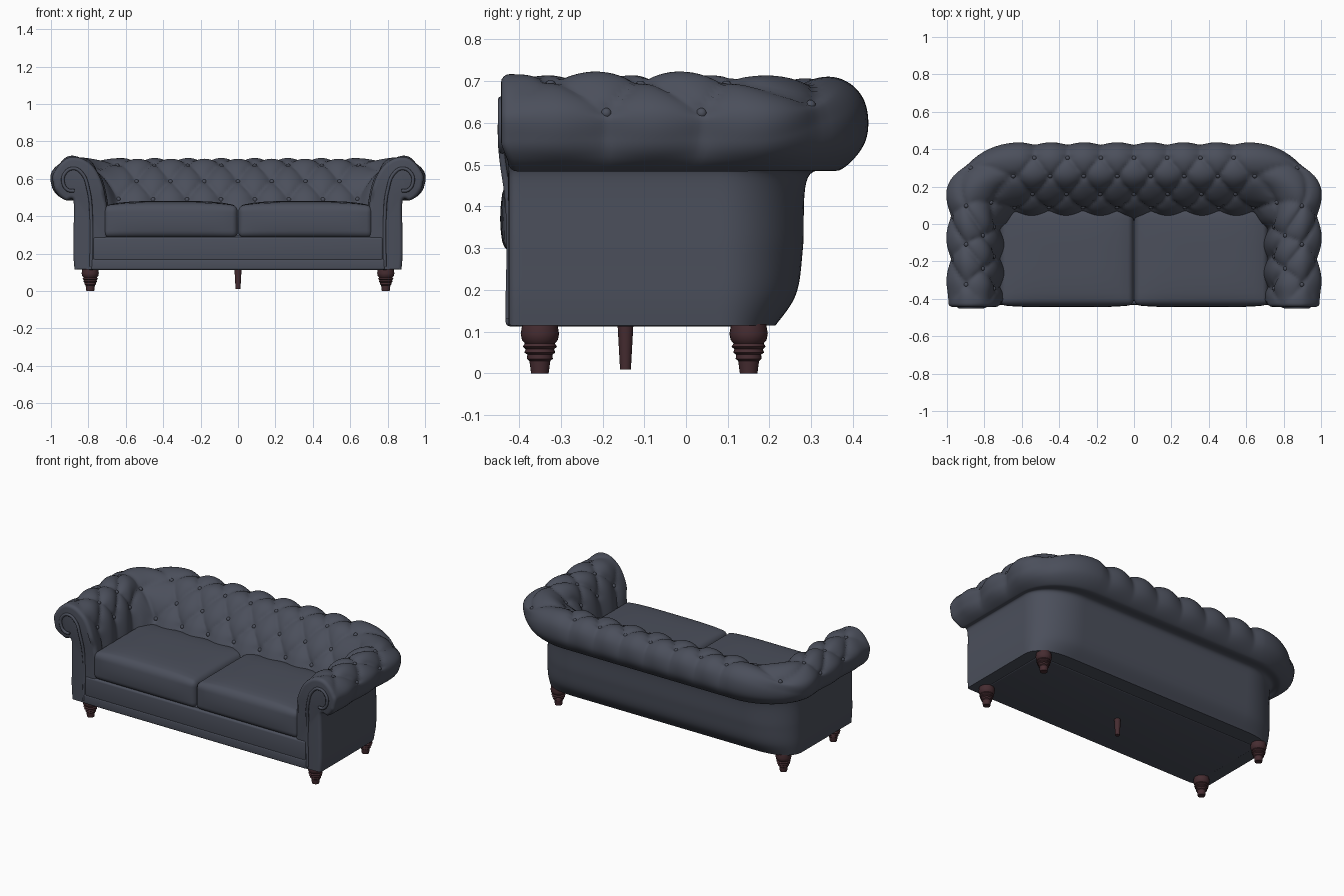
import bpy, bmesh, math
from mathutils import Vector

if "Cube" in bpy.data.objects:
    bpy.data.objects.remove(bpy.data.objects["Cube"], do_unlink=True)


def material(name, rgb):
    m = bpy.data.materials.new(name)
    m.use_nodes = True
    m.diffuse_color = (*rgb, 1)
    m.node_tree.nodes["Principled BSDF"].inputs["Base Color"].default_value = (*rgb, 1)
    return m


LEATHER = material("slate leather", (0.07, 0.078, 0.105))
WOOD = material("dark red wood", (0.06, 0.025, 0.03))


def finish(name, bm, mat, angle=50):
    bmesh.ops.recalc_face_normals(bm, faces=bm.faces)
    me = bpy.data.meshes.new(name)
    bm.to_mesh(me)
    bm.free()
    ob = bpy.data.objects.new(name, me)
    bpy.context.collection.objects.link(ob)
    me.materials.append(mat)
    bpy.ops.object.select_all(action="DESELECT")
    ob.select_set(True)
    bpy.context.view_layer.objects.active = ob
    bpy.ops.object.shade_smooth_by_angle(angle=math.radians(angle))
    return ob


def smooth(x, lo, hi):
    x = min(max((x - lo) / (hi - lo), 0), 1)
    return x * x * (3 - 2 * x)


# --- tufted shell: cross-sections (share of depth, height) swept round a U ---
BACK = [(.45, .115), (.57, .19), (.61, .30), (.64, .47), (.84, .49), (.97, .56), (.95, .65),
        (.80, .70), (.53, .69), (.28, .60), (.10, .50), (0, .40), (0, .25), (0, .115)]
ARM = [(.60, .115), (.62, .19), (.62, .30), (.62, .48), (.76, .485), (.91, .515), (.99, .56),
       (.99, .635), (.70, .712), (.33, .69), (.10, .58), (0, .42), (0, .25), (0, .115)]
BACK_END, ARM_START, ARM_END = 3.4, 4.47, 6.94     # tuft counts from the middle
INNER = (.70, .03, .62, -.03)                      # side, rear, corner centre
OUTER = (.99, .44, .60, .16)
FRONT = -.405


def outline(s, shape):
    side, rear, cx, cy = shape
    if s < BACK_END:
        return Vector((cx * s / BACK_END, rear))
    if s < ARM_START:
        th = (s - BACK_END) / (ARM_START - BACK_END) * math.pi / 2
        return Vector((cx + (side - cx) * math.sin(th), cy + (rear - cy) * math.cos(th)))
    f = (s - ARM_START) / (ARM_END - ARM_START)
    return Vector((side, cy + (FRONT - cy) * f))


def spline(pts, w):
    i = min(int(w), len(pts) - 2)
    f = w - i
    p = [Vector(pts[min(max(j, 0), len(pts) - 1)]) for j in range(i - 1, i + 3)]
    return (p[1] * 2 + (p[2] - p[0]) * f + (p[0] * 2 - p[1] * 5 + p[2] * 4 - p[3]) * f * f
            + (p[1] * 3 - p[0] - p[2] * 3 + p[3]) * f ** 3) / 2


def base(a, w):
    s = abs(a)
    t, z = spline(BACK, w).lerp(spline(ARM, w), smooth(s, BACK_END, ARM_START))
    p = outline(s, INNER).lerp(outline(s, OUTER), t)
    return Vector((math.copysign(p.x, a), p.y, z))


def shell_point(a, w, inset=0):
    e = .02
    p = base(a, w)
    w0, w1 = max(w - e, 0), min(w + e, len(ARM) - 1)
    n = (base(a, w1) - base(a, w0)).cross(base(a + e, w) - base(a - e, w)).normalized()
    # diamond pillows between the buttons, straight pleats beyond them
    b = min(max(w - 7, 0), 3)
    h = abs(math.sin(math.pi * (a + b / 2)) * math.sin(math.pi * (a - b / 2)))
    k = round(b)
    near = (a + k / 2 - round(a + k / 2)) ** 2 + (w - 7 - k) ** 2
    d = .026 * (math.sqrt(h) - .65) - .008 * math.exp(-near * 40)
    d *= smooth(w, 4, 6.5) * (1 - smooth(w, 11, 12)) * (1 - .8 * smooth(abs(a), 6.4, 6.94))
    q = p + n * (d - inset)
    q.y -= .018 * smooth(p.z, .48, .55) * smooth(abs(a), 6, 6.94)
    return q


bm = bmesh.new()
STEPS, ROWS, LIP = 220, 130, .02
stations = [(ARM_END * (2 * i / STEPS - 1), 0, 0) for i in range(STEPS + 1)]
lips = [(ARM_END, LIP * (1 - math.cos(t)), LIP * math.sin(t))
        for t in [math.pi / 2 * i / 4 for i in range(1, 5)]]
stations = [(-a, i, y) for a, i, y in reversed(lips)] + stations + lips
rings = []
for a, inset, fwd in stations:
    ring = []
    for j in range(ROWS + 1):
        q = shell_point(a, j / ROWS * (len(ARM) - 1), inset)
        ring.append(bm.verts.new((q.x, q.y - fwd, q.z)))
    rings.append(ring)
for r0, r1 in zip(rings, rings[1:]):
    for j in range(ROWS + 1):
        k = (j + 1) % (ROWS + 1)
        bm.faces.new((r0[j], r0[k], r1[k], r1[j]))
bm.faces.new(rings[0])
bm.faces.new(rings[-1])
finish("tufted_back_and_arms", bm, LEATHER)

# --- buttons at the lattice crossings ---
bm = bmesh.new()
for b in range(4):
    for i in range(-8, 9):
        a = i + (b % 2) / 2
        if abs(a) < 6.6:
            res = bmesh.ops.create_uvsphere(bm, u_segments=12, v_segments=8, radius=.013)
            bmesh.ops.translate(bm, verts=res["verts"], vec=shell_point(a, 7 + b))
finish("tuft_buttons", bm, LEATHER)


# --- soft boxes: base, front panel, rail, seat cushions ---
def soft_box(name, lo, hi, radius, dome=0, cuts=0):
    lo, hi = Vector(lo), Vector(hi)
    bm = bmesh.new()
    bmesh.ops.create_cube(bm, size=1)
    for v in bm.verts:
        v.co = Vector([(l + h) / 2 + c * (h - l) for l, h, c in zip(lo, hi, v.co)])
    bmesh.ops.bevel(bm, geom=bm.edges[:], offset=radius, segments=4, profile=.5, affect="EDGES")
    if dome:
        bmesh.ops.subdivide_edges(bm, edges=[e for e in bm.edges if e.calc_length() > .1],
                                  cuts=cuts, use_grid_fill=True)
        mid, half = (lo + hi) / 2, (hi - lo) / 2
        for v in bm.verts:
            u = [(v.co[i] - mid[i]) / half[i] for i in range(3)]
            if u[2] > 0:
                v.co.z += dome * u[2] * (1 - u[0] ** 4) * (1 - .6 * u[1] ** 4)
            if u[1] < 0:
                v.co.y += .012 * u[1] * (1 - u[0] ** 4) * (1 - u[2] ** 2)
    return finish(name, bm, LEATHER)


soft_box("base", (-.80, -.41, .112), (.80, .12, .30), .01)
soft_box("front_panel", (-.775, -.43, .16), (.775, -.38, .288), .012)
soft_box("bottom_rail", (-.785, -.432, .113), (.785, -.38, .172), .01)
for side, x0 in (("right", -.718), ("left", .002)):
    soft_box(side + "_seat_cushion", (x0, -.433, .285), (x0 + .716, .09, .455), .03, .026, 12)


# --- piping: scroll on each arm front and the cushion seams ---
def piping(name, pts, radius):
    cu = bpy.data.curves.new(name, "CURVE")
    cu.dimensions = "3D"
    cu.bevel_depth, cu.bevel_resolution, cu.resolution_u = radius, 3, 8
    cu.use_fill_caps = True
    sp = cu.splines.new("BEZIER")
    sp.bezier_points.add(len(pts) - 1)
    for bp, p in zip(sp.bezier_points, pts):
        bp.co = p
        bp.handle_left_type = bp.handle_right_type = "AUTO"
    ob = bpy.data.objects.new(name, cu)
    bpy.context.collection.objects.link(ob)
    cu.materials.append(LEATHER)


SCROLL = [(.785, .13), (.785, .40), (.80, .54), (.835, .63), (.88, .655), (.925, .63),
          (.935, .58), (.91, .54), (.875, .535)]
for side, sx in (("right", -1), ("left", 1)):
    piping(side + "_arm_scroll", [(sx * x, -.424 - .018 * smooth(z, .48, .55), z)
                                  for x, z in SCROLL], .009)

# --- turned legs ---
TURNED = [(0, 0), (.021, 0), (.025, .03), (.031, .035), (.030, .045), (.037, .05), (.034, .058),
          (.041, .064), (.036, .072), (.043, .08), (.046, .095), (.042, .118), (0, .118)]
PLAIN = [(0, .01), (.013, .01), (.019, .118), (0, .118)]


def lathe(name, profile, x, y):
    bm = bmesh.new()
    vs = [bm.verts.new((r, 0, z)) for r, z in profile]
    es = [bm.edges.new(p) for p in zip(vs, vs[1:])]
    bmesh.ops.spin(bm, geom=vs + es, axis=(0, 0, 1), cent=(0, 0, 0), steps=24,
                   angle=2 * math.pi)
    bmesh.ops.remove_doubles(bm, verts=bm.verts, dist=.0001)
    bmesh.ops.translate(bm, verts=bm.verts, vec=(x, y, 0))
    finish(name, bm, WOOD, 40)


for side, x in (("right", -.79), ("left", .79)):
    lathe("front_" + side + "_leg", TURNED, x, -.35)
    lathe("back_" + side + "_leg", TURNED, x, .15)
lathe("middle_leg", PLAIN, 0, -.145)
